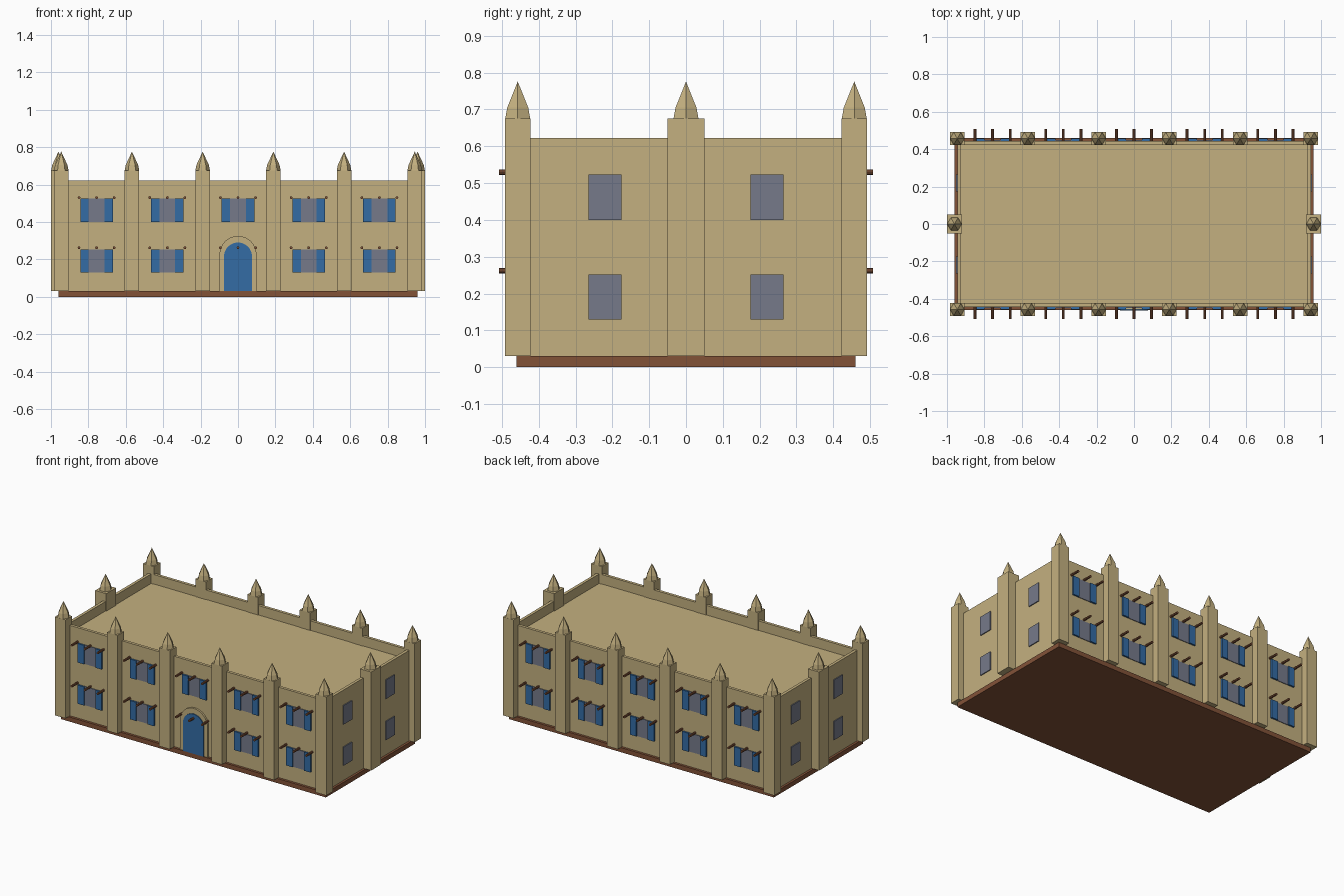
import bpy, bmesh, math
from mathutils import Matrix

if "Cube" in bpy.data.objects:
    bpy.data.objects.remove(bpy.data.objects["Cube"])


def material(name, color):
    m = bpy.data.materials.new(name)
    m.diffuse_color = (*color, 1)
    m.use_nodes = True
    m.node_tree.nodes["Principled BSDF"].inputs["Base Color"].default_value = m.diffuse_color
    return m


STONE = material("sandstone", (0.55, 0.435, 0.215))
BLUE = material("blue paint", (0.034, 0.15, 0.376))
GLASS = material("grey glass", (0.18, 0.195, 0.254))
WOOD = material("brown wood", (0.223, 0.084, 0.039))


def finish(bm, name, mat):
    bmesh.ops.recalc_face_normals(bm, faces=bm.faces)
    mesh = bpy.data.meshes.new(name)
    bm.to_mesh(mesh)
    bm.free()
    mesh.materials.append(mat)
    ob = bpy.data.objects.new(name, mesh)
    bpy.context.collection.objects.link(ob)
    return ob


def add_box(bm, x0, x1, y0, y1, z0, z1):
    m = Matrix.Translation(((x0 + x1) / 2, (y0 + y1) / 2, (z0 + z1) / 2))
    m = m @ Matrix.Diagonal((x1 - x0, y1 - y0, z1 - z0, 1))
    return bmesh.ops.create_cube(bm, size=1, matrix=m)["verts"]


def box(name, mat, *dims):
    bm = bmesh.new()
    add_box(bm, *dims)
    return finish(bm, name, mat)


WX, WY = 0.945, 0.445          # outer wall faces
BASE, WALL_TOP, PILLAR_TOP = 0.03, 0.622, 0.675

# Plinth under the walls
box("plinth", WOOD, -0.96, 0.96, -0.461, 0.461, 0, BASE)

# Walls with a sunken roof behind the parapet
bm = bmesh.new()
add_box(bm, -WX, WX, -WY, WY, BASE, WALL_TOP)
bm.normal_update()
roof = max(bm.faces, key=lambda f: f.calc_center_median().z)
bmesh.ops.inset_individual(bm, faces=[roof], thickness=0.027)
ext = bmesh.ops.extrude_discrete_faces(bm, faces=[roof])["faces"][0]
bmesh.ops.translate(bm, verts=ext.verts, vec=(0, 0, -0.062))
finish(bm, "walls_and_roof", STONE)


def spire(name, x, y):
    """Six-sided pointed cap with a slight bulge near its foot."""
    bm = bmesh.new()
    rings = []
    for r, z in ((0.039, PILLAR_TOP), (0.033, 0.705)):
        rings.append([bm.verts.new((x + r * math.cos(i * math.pi / 3),
                                    y + r * math.sin(i * math.pi / 3), z)) for i in range(6)])
    tip = bm.verts.new((x, y, 0.776))
    bm.faces.new(rings[0])
    for i in range(6):
        j = (i + 1) % 6
        bm.faces.new((rings[0][i], rings[0][j], rings[1][j], rings[1][i]))
        bm.faces.new((rings[1][i], rings[1][j], tip))
    finish(bm, name, STONE)


# Pillars along the long walls, and one in the middle of each short wall
spots = [(-0.945 + 0.378 * i, s * 0.457, 0.0385, 0.034) for s in (-1, 1) for i in range(6)]
spots += [(s * 0.96, 0, 0.04, 0.05) for s in (-1, 1)]
for x, y, hx, hy in spots:
    box("pillar", STONE, x - hx, x + hx, y - hy, y + hy, BASE, PILLAR_TOP)
    spire("pillar_spire", x, y)


def peg(x, s, z):
    bm = bmesh.new()
    m = Matrix.Translation((x, s * 0.469, z)) @ Matrix.Rotation(math.pi / 2, 4, 'X')
    bmesh.ops.create_cone(bm, cap_ends=True, segments=8, radius1=0.0075,
                          radius2=0.0075, depth=0.078, matrix=m)
    finish(bm, "beam_end", WOOD)


# Long-wall windows with shutters and projecting beam ends
for s in (-1, 1):
    for i in range(-2, 3):
        x = 0.378 * i
        for z0, z1, zp in ((0.13, 0.252, 0.262), (0.4, 0.524, 0.53)):
            for k in (-1, 0, 1):
                peg(x + 0.094 * k, s, zp)
            if s < 0 and i == 0 and z0 < 0.2:
                continue               # the doorway takes this bay
            ys = sorted((s * 0.44, s * 0.449))
            box("window_pane", GLASS, x - 0.044, x + 0.044, *ys, z0, z1)
            ys = sorted((s * 0.44, s * 0.456))
            for k in (-1, 1):
                xs = sorted((x + k * 0.042, x + k * 0.087))
                box("shutter", BLUE, *xs, *ys, z0, z1)

# Short-wall windows
for s in (-1, 1):
    for y in (-0.22, 0.22):
        for z0, z1 in ((0.13, 0.252), (0.4, 0.524)):
            xs = sorted((s * 0.942, s * 0.951))
            box("side_window", GLASS, *xs, y - 0.045, y + 0.045, z0, z1)


def arch(name, mat, r, spring, y0, y1):
    """Round-headed slab standing on the plinth."""
    bm = bmesh.new()
    pts = [(-r, BASE), (r, BASE)]
    pts += [(r * math.cos(a * math.pi / 16), spring + r * math.sin(a * math.pi / 16))
            for a in range(17)]
    f = bm.faces.new([bm.verts.new((x, y0, z)) for x, z in pts])
    ext = bmesh.ops.extrude_face_region(bm, geom=[f])["geom"]
    bmesh.ops.translate(bm, verts=[v for v in ext if isinstance(v, bmesh.types.BMVert)],
                        vec=(0, y1 - y0, 0))
    finish(bm, name, mat)


# Arched entrance
arch("door_surround", STONE, 0.099, 0.226, -0.457, -0.44)
arch("door", BLUE, 0.075, 0.215, -0.463, -0.45)
